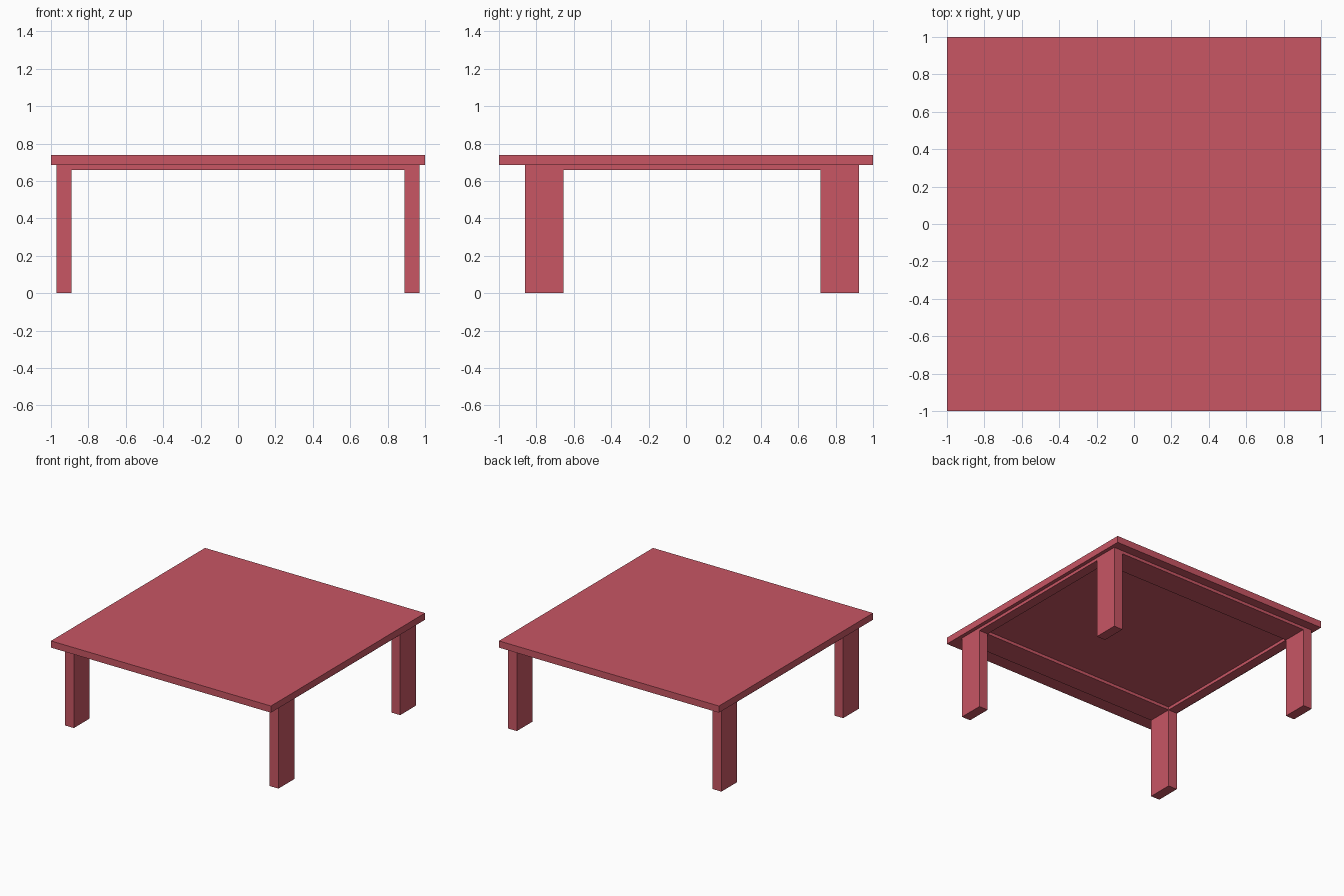
import bpy

cube = bpy.data.objects.get("Cube")
if cube:
    bpy.data.objects.remove(cube, do_unlink=True)

# Single painted finish
paint = bpy.data.materials.new("rose_red")
paint.use_nodes = True
colour = (0.58, 0.093, 0.127, 1)
paint.diffuse_color = colour
paint.node_tree.nodes["Principled BSDF"].inputs["Base Color"].default_value = colour


def box(name, xs, ys, zs):
    """Axis-aligned box between the given limits."""
    spans = (xs, ys, zs)
    bpy.ops.mesh.primitive_cube_add(size=1, location=[sum(s) / 2 for s in spans])
    ob = bpy.context.object
    ob.name = name
    ob.scale = [s[1] - s[0] for s in spans]
    bpy.ops.object.transform_apply(location=False, rotation=False, scale=True)
    ob.data.materials.append(paint)
    return ob


TOP, UNDER, APRON = 0.74, 0.685, 0.66
INNER_X, OUTER_X = 0.89, 0.97
FRONT_Y, BACK_Y = (-0.86, -0.655), (0.72, 0.925)

# Square top
box("table_top", (-1, 1), (-1, 1), (UNDER, TOP))

# Legs, with the side rails of the shallow frame between them
for side, xs in (("left", (INNER_X, OUTER_X)), ("right", (-OUTER_X, -INNER_X))):
    for end, ys in (("front", FRONT_Y), ("back", BACK_Y)):
        box(f"{end}_{side}_leg", xs, ys, (0, UNDER))
    box(f"{side}_rail", xs, (FRONT_Y[1], BACK_Y[0]), (APRON, UNDER))

# Front and back rails
for end, ys in (("front", FRONT_Y), ("back", BACK_Y)):
    box(f"{end}_rail", (-INNER_X, INNER_X), ys, (APRON, UNDER))
